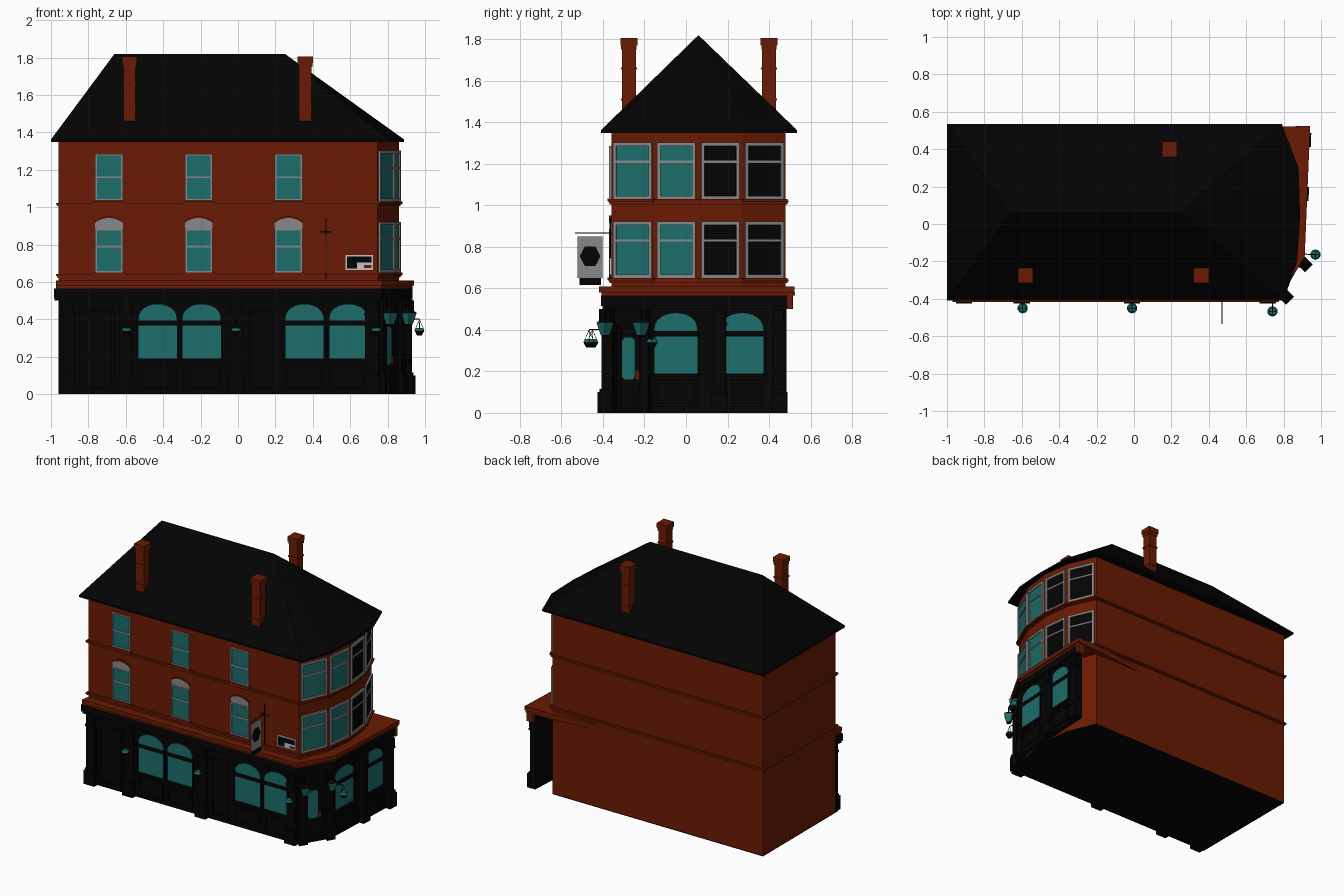
import bpy, bmesh, math
from mathutils import Vector, Matrix

if "Cube" in bpy.data.objects:
    bpy.data.objects.remove(bpy.data.objects["Cube"])

def material(name, r, g, b):
    m = bpy.data.materials.new(name)
    m.diffuse_color = (r, g, b, 1)
    m.use_nodes = True
    m.node_tree.nodes["Principled BSDF"].inputs["Base Color"].default_value = m.diffuse_color
    return m

BRICK = material("brick red", 0.145, 0.0105, 0.001)
BLACK = material("shop black", 0.0012, 0.0012, 0.0012)
SLATE = material("roof slate", 0.001, 0.001, 0.001)
TEAL = material("glass teal", 0.012, 0.155, 0.147)
GREY = material("frame grey", 0.25, 0.25, 0.26)
WHITE = material("sign white", 0.55, 0.55, 0.55)

parts = {}
def part(name, mat):
    """Pieces sharing a name are gathered in one mesh."""
    if name not in parts:
        parts[name] = (bmesh.new(), mat)
    return parts[name][0]

def extrude(bm, lower, upper):
    a = [bm.verts.new(p) for p in lower]
    b = [bm.verts.new(p) for p in upper]
    n = len(a)
    faces = [bm.faces.new(a[::-1]), bm.faces.new(b)]
    faces += [bm.faces.new((a[i], a[(i + 1) % n], b[(i + 1) % n], b[i])) for i in range(n)]
    bmesh.ops.recalc_face_normals(bm, faces=faces)

def prism(name, mat, pts, z0, z1):
    extrude(part(name, mat), [(x, y, z0) for x, y in pts], [(x, y, z1) for x, y in pts])

def square(x, y, r):
    return [(x - r, y - r), (x + r, y - r), (x + r, y + r), (x - r, y + r)]

class Wall:
    """Local wall frame: u along the wall, z up, d outward."""
    def __init__(self, p, q):
        self.o, self.u = Vector(p), (Vector(q) - Vector(p)).normalized()
        self.n, self.len = Vector((self.u.y, -self.u.x)), (Vector(q) - Vector(p)).length
    def at(self, u, z, d):
        p = self.o + self.u * u + self.n * d
        return (p.x, p.y, z)
    def plate(self, name, mat, pts, d0, d1):
        extrude(part(name, mat), [self.at(u, z, d0) for u, z in pts], [self.at(u, z, d1) for u, z in pts])
    def box(self, name, mat, u0, u1, z0, z1, d0, d1):
        self.plate(name, mat, [(u0, z0), (u1, z0), (u1, z1), (u0, z1)], d0, d1)
    def border(self, name, mat, u0, u1, z0, z1, t, d0, d1):
        for a in ((u0, u0 + t, z0, z1), (u1 - t, u1, z0, z1),
                  (u0 + t, u1 - t, z0, z0 + t), (u0 + t, u1 - t, z1 - t, z1)):
            self.box(name, mat, *a, d0, d1)

def cone(name, mat, p, q, r0, r1, n=6):
    p, q = Vector(p), Vector(q)
    rot = (q - p).to_track_quat('Z', 'Y').to_matrix().to_4x4()
    bmesh.ops.create_cone(part(name, mat), cap_ends=True, segments=n, radius1=r0, radius2=r1,
                          depth=(q - p).length, matrix=Matrix.Translation((p + q) / 2) @ rot)

def offset(pts, d, closed=False):
    v, out = [Vector(p) for p in pts], []
    n = len(v)
    norm = lambda i: Vector(((v[(i + 1) % n] - v[i]).y, -(v[(i + 1) % n] - v[i]).x)).normalized()
    for i in range(n):
        a = norm((i - 1) % n) if i or closed else norm(0)
        b = norm(i) if i < n - 1 or closed else a
        out.append(tuple(v[i] + (a + b) * (d / (1 + a.dot(b)))))
    return out

# Brick body with four-sided bow at the right end, and string courses
body = [(-.96, -.36), (.745, -.36), (.835, -.15), (.86, .06), (.835, .27), (.745, .48), (-.96, .48)]
prism("brick_body", BRICK, body, 0.006, 1.355)
prism("ground_slab", BLACK, body, 0, .006)
for z in (.625, 1.005):
    prism("string_course", BRICK, offset(body, .008, True), z, z + .008)
    prism("string_course", BRICK, offset(body, .013, True), z + .008, z + .018)

# Hipped roof as a hull of the eaves and the ridge
eaves = [(-1, -.41), (.80, -.41), (.872, -.2), (.888, .04), (.88, .30), (.79, .535), (-1, .535)]
bm = part("roof", SLATE)
for x, y in eaves:
    for z in (1.348, 1.362):
        bm.verts.new((x, y, z))
for x in (-.66, .25):
    bm.verts.new((x, .06, 1.82))
bmesh.ops.convex_hull(bm, input=bm.verts[:])

# Chimneys
for x, y in ((-.58, -.275), (.36, -.275), (.19, .4)):
    for r, z0, z1 in ((.033, 1.36, 1.8), (.038, 1.505, 1.515), (.038, 1.655, 1.665),
                      (.037, 1.75, 1.77), (.041, 1.77, 1.805)):
        prism("chimneys", BRICK, square(x, y, r), z0, z1)

# Sash windows: grey frame, meeting rail and glass
def sash(w, u0, u1, z0, z1, bar, glass, tag, t=.01):
    w.border(tag + "_frames", GREY, u0, u1, z0, z1, t, 0, .012)
    w.box(tag + "_frames", GREY, u0 + t, u1 - t, bar - .005, bar + .005, 0, .01)
    w.box(tag + ("_glass" if glass is TEAL else "_dark_glass"), glass, u0 + t, u1 - t, z0 + t, z1 - t, -.004, .004)

front = Wall((0, -.36), (1, -.36))
for c in (-.69, -.21, .27):
    a, b = c - .074, c + .074
    sash(front, a, b, 1.035, 1.285, 1.16, TEAL, "front")
    sash(front, a, b, .65, .885, .79, TEAL, "front")
    arch = [(c + .074 * k / 4, .942 - .025 * (k / 4) ** 2) for k in range(4, -5, -1)]
    front.plate("window_heads", GREY, [(a, .885), (b, .885)] + arch, 0, .008)
    hood = [(u, z + .01) for u, z in arch[::-1]]
    front.plate("brick_hoods", BRICK, arch + hood, 0, .012)
    for z in (.64, 1.022):
        front.box("window_sills", BRICK, a - .01, b + .01, z, z + .012, 0, .018)

for i in range(4):
    w = Wall(body[i + 1], body[i + 2])
    for z in (.65, 1.03):
        sash(w, .013, w.len - .013, z, z + .272, z + .18, TEAL if i < 2 else BLACK, "bow", .016)
        w.box("bow_sills", BRICK, 0, w.len, z - .012, z, 0, .02)

# Shopfront shell around front, corner and right side, with a recessed doorway
path = [(-.96, -.39), (.755, -.39), (.885, -.165), (.912, .485)]
inner = [(.88, .485), (.85, -.15), (.735, -.355), (-.96, -.355)]
shop = Wall((0, -.39), (1, -.39))
corner, side = Wall(path[1], path[2]), Wall(path[2], path[3])
m, deep = corner.len / 2, -.024
notch = [corner.at(u, 0, d)[:2] for u, d in ((m - .068, 0), (m - .068, deep), (m + .068, deep), (m + .068, 0))]
prism("shopfront_wall", BLACK, path[:2] + notch + path[2:] + inner, 0, .42)
prism("shopfront_wall", BLACK, path + inner, .42, .56)

# Fascia and brick cornice
for left, right, d, z0, z1 in ((-.98, .51, .012, .5, .515), (-.985, .51, .02, .515, .566)):
    prism("fascia", BLACK, offset([(left, -.39)] + path[1:3] + [(.913, right)], d) + inner, z0, z1)
wedge = [(.75, .52), (.35, .479), (.3, .3), (-.95, -.3)]
for d, z0, z1 in ((.018, .566, .58), (.028, .58, .608)):
    prism("cornice", BRICK, offset([(-.972, -.39)] + path[1:3] + [(.914, .525)], d) + wedge, z0, z1)
side.box("cornice_end", BRICK, side.len + .003, side.len + .03, .5, .58, -.03, .02)

# Pilasters with plinths, capitals and brackets
def pilaster(w, c, h=.035):
    for e, z0, z1, d in ((0, 0, .5, .018), (.008, 0, .1, .036), (.004, .1, .115, .026),
                         (.005, .42, .435, .024), (-.008, .435, .5, .03)):
        w.box("pilasters", BLACK, c - h - e, c + h + e, z0, z1, 0, d)
for c in (-.91, -.6, -.01, .715):
    pilaster(shop, c)
for c in (.03, corner.len - .03):
    pilaster(corner, c, .022)
for c in (side.len / 2 + .002, side.len - .035):
    pilaster(side, c, .03)

# Arched shop windows with transom, sill and riser panel
def shop_window(w, u0, u1):
    c, h = (u0 + u1) / 2, (u1 - u0) / 2
    w.box("shop_glass", TEAL, u0, u1, .19, .368, 0, .004)
    top = [(c + h * math.cos(t), .395 + .086 * math.sin(t) ** .8)
           for t in (math.pi * k / 12 for k in range(13))]
    w.plate("shop_glass", TEAL, top, 0, .004)
    w.box("shop_sills", BLACK, u0 - .012, u1 + .012, .172, .188, 0, .018)
    w.box("shop_transoms", BLACK, u0, u1, .37, .393, 0, .01)
    for a in (u0 - .012, u1):
        w.box("shop_mullions", BLACK, a, a + .012, .19, .4, 0, .01)
    w.border("riser_panels", BLACK, u0, u1, .03, .155, .015, 0, .01)
for a in (-.532, -.297, .253, .488):
    shop_window(shop, a, a + .205)
for y in (-.152, .167):
    shop_window(side, y + .165, y + .372)
shop.border("blank_panel", BLACK, -.85, -.66, .03, .46, .015, 0, .01)
shop.border("blank_panel", BLACK, .06, .2, .03, .46, .015, 0, .01)

# Corner door
corner.border("door_frame", BLACK, m - .068, m + .068, .01, .42, .014, deep, deep + .012)
corner.box("door_leaf", BLACK, m - .054, m + .054, .012, .405, deep, deep + .004)
g, k = .036, .014
c = m - .008
corner.plate("door_glass", TEAL, [(c - g + k, .16), (c + g - k, .16), (c + g, .16 + k), (c + g, .362 - k),
             (c + g - k, .362), (c - g + k, .362), (c - g, .362 - k), (c - g, .16 + k)], deep + .004, deep + .008)
corner.box("door_notice", BRICK, m + .03, m + .05, .16, .205, deep + .004, deep + .009)
corner.box("door_step", BLACK, m - .068, m + .068, 0, .015, deep, .01)

# Lanterns on the corner pilasters
for u in (.03, corner.len - .03):
    p = lambda z, d=.05: corner.at(u, z, d)
    cone("lantern_glass", TEAL, p(.375), p(.435), .022, .042, 4)
    cone("lantern_caps", BLACK, p(.435), p(.455), .042, .012, 4)
    cone("lantern_caps", BLACK, p(.365), p(.375), .012, .022, 4)
    cone("lantern_arms", BLACK, p(.45), p(.49), .006, .006)
    cone("lantern_arms", BLACK, p(.485, 0), p(.485, .055), .006, .006)

# Hanging baskets
for w, u, d in ((shop, -.595, .06), (shop, -.01, .06), (shop, .74, .077), (side, .005, .085)):
    q = lambda z, e=0.0, f=0.0: w.at(u + e, z, d + f)
    cone("basket_bowls", BLACK, q(.315), q(.339), .014, .027, 10)
    cone("basket_plants", TEAL, q(.339), q(.352), .028, .022, 10)
    for i in range(4):
        e, f = .025 * math.cos(i * math.pi / 2), .025 * math.sin(i * math.pi / 2)
        cone("basket_chains", BLACK, q(.342, e, f), q(.4), .0013, .0013, 4)
    cone("basket_plants", BLACK, q(.352), q(.355), .022, .02, 10)
    cone("basket_brackets", BLACK, w.at(u, .402, 0), q(.402), .003, .003)

# Hanging sign on its bracket
hang = Wall((.47, -.36), (.47, -1))
hang.box("sign_panel", GREY, .042, .162, .65, .85, -.002, .002)
hang.plate("sign_emblem", BLACK, [(.102 + .05 * math.cos(math.pi * i / 3),
           .755 + .055 * math.sin(math.pi * i / 3)) for i in range(6)], -.003, .003)
hang.box("sign_foot", BLACK, .05, .154, .615, .65, -.002, .002)
cone("sign_bracket", BLACK, (.47, -.36, .867), (.47, -.535, .867), .003, .003)
cone("sign_bracket", BLACK, (.47, -.365, .65), (.47, -.365, .94), .003, .003)
cone("sign_bracket", BLACK, (.44, -.365, .867), (.5, -.365, .867), .003, .003)

# Wall plaque
front.box("plaque", WHITE, .575, .722, .665, .745, 0, .008)
front.box("plaque_field", BLACK, .583, .714, .705, .737, .006, .01)
front.box("plaque_field", BLACK, .583, .635, .673, .705, .006, .01)
front.box("plaque_mark", BRICK, .675, .714, .674, .69, .006, .01)

# Make the objects
for name, (bm, mat) in parts.items():
    me = bpy.data.meshes.new(name)
    bm.to_mesh(me)
    bm.free()
    me.materials.append(mat)
    bpy.context.collection.objects.link(bpy.data.objects.new(name, me))
